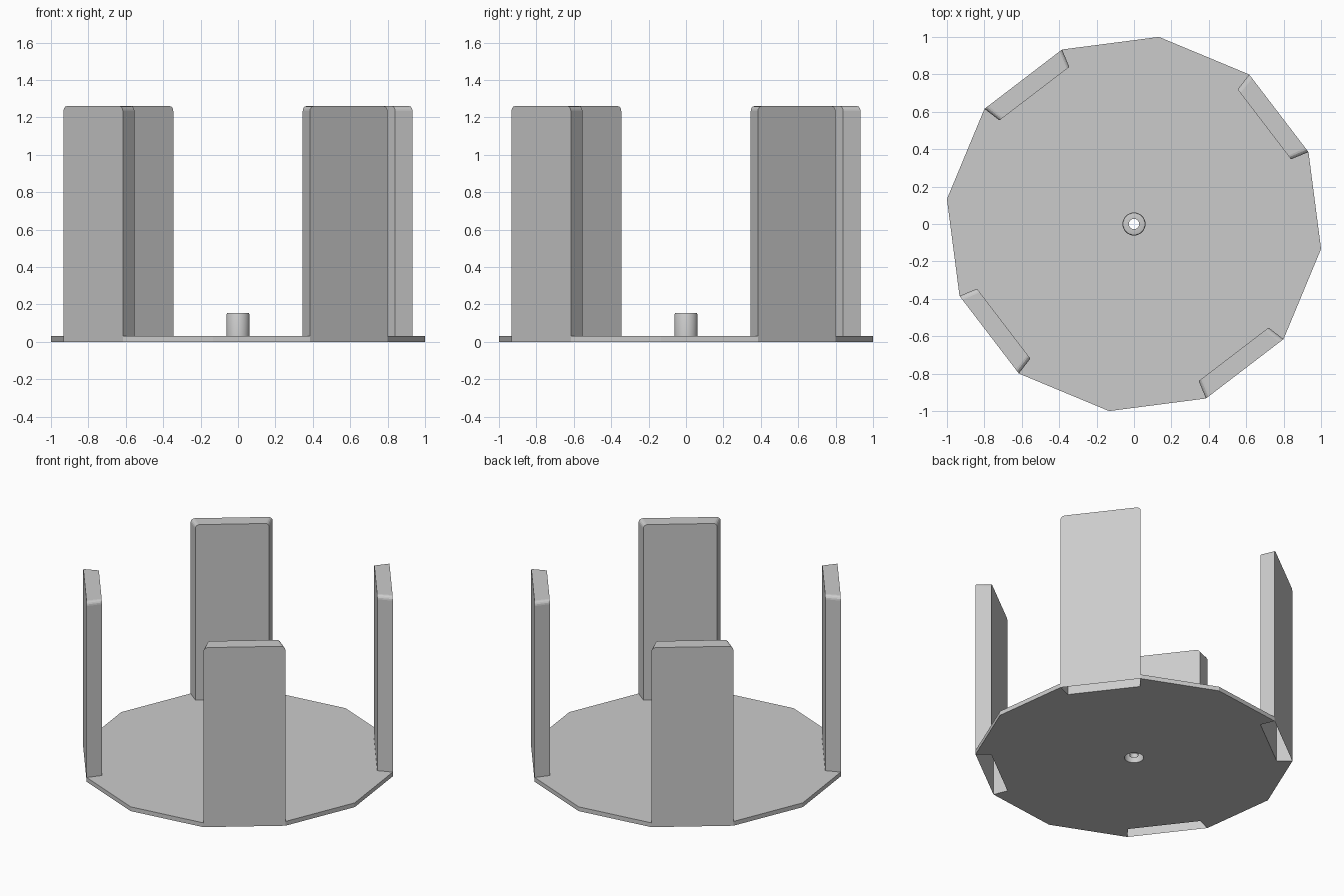
import bpy, bmesh
from math import cos, sin, radians, pi, tau
from mathutils import Vector

if "Cube" in bpy.data.objects:
    bpy.data.objects.remove(bpy.data.objects["Cube"])

R_OUT, R_IN = 1.009, 0.908      # twelve-sided rim, inner line of the walls
START = 22.4                    # angle of the first wall corner
T_BASE, H_WALL = 0.03, 1.26


def polar(r, deg, z=0.0):
    return Vector((r * cos(radians(deg)), r * sin(radians(deg)), z))


def finish(bm, name, smooth=False):
    mesh = bpy.data.meshes.new(name)
    bm.to_mesh(mesh)
    bm.free()
    ob = bpy.data.objects.new(name, mesh)
    bpy.context.collection.objects.link(ob)
    if smooth:
        bpy.ops.object.select_all(action='DESELECT')
        ob.select_set(True)
        bpy.context.view_layer.objects.active = ob
        bpy.ops.object.shade_smooth_by_angle(angle=radians(35))
    return ob


# Base plate: twelve-sided, notched under each wall, with a hole for the hub
HUB_R, HUB_N = 0.0615, 32
outline = []
for q in range(4):
    a = START + 90 * q
    outline += [(R_OUT, a), (R_IN, a), (R_IN, a + 30), (R_OUT, a + 30), (R_OUT, a + 60)]
hole = [(HUB_R, i * 360 / HUB_N) for i in range(HUB_N)]

bm = bmesh.new()
rims = []
for z, up in ((0, -1), (T_BASE, 1)):
    edges = []
    for loop in (outline, hole):
        vs = [bm.verts.new(polar(r, a, z)) for r, a in loop]
        edges += [bm.edges.new((vs[i], vs[(i + 1) % len(vs)])) for i in range(len(vs))]
        if loop is outline:
            rims.append(vs)
    res = bmesh.ops.triangle_fill(bm, edges=edges, use_beauty=True)
    for f in res["geom"]:
        if isinstance(f, bmesh.types.BMFace):
            f.normal_update()
            if f.normal.z * up < 0:
                f.normal_flip()
low, high = rims
n = len(low)
for i in range(n):
    if i % 5 in (3, 4):         # outer rim between the walls
        j = (i + 1) % n
        bm.faces.new((low[i], low[j], high[j], high[i]))
finish(bm, "base_plate")


# Upright walls: hollow, open below, rounded top corners
def wall(name, a):
    o1, o2 = polar(R_OUT, a), polar(R_OUT, a + 30)
    i1, i2 = polar(R_IN, a), polar(R_IN, a + 30)
    width, r = (o2 - o1).length, 0.027
    prof = [(0, 0)]
    for k in range(5):
        t = k / 4 * pi / 2
        prof.append((r - r * cos(t), H_WALL - r + r * sin(t)))
    prof += [(width - s, z) for s, z in reversed(prof)]
    bm = bmesh.new()
    out, inn = [], []
    for s, z in prof:
        for store, p, q in ((out, o1, o2), (inn, i1, i2)):
            store.append(bm.verts.new(p.lerp(q, s / width) + Vector((0, 0, z))))
    bm.faces.new(out[::-1])
    bm.faces.new(inn)
    for i in range(len(prof) - 1):
        bm.faces.new((out[i], out[i + 1], inn[i + 1], inn[i]))
    finish(bm, name)


for q in range(4):
    wall(f"upright_wall_{q + 1}", START + 90 * q)

# Hub: lathed shell with a bored centre, open below
bm = bmesh.new()
rings = []
for r, z in ((HUB_R, 0), (HUB_R, 0.147), (HUB_R - 0.003, 0.153),
             (HUB_R - 0.009, 0.155), (0.028, 0.155), (0.028, 0.015)):
    rings.append([bm.verts.new(polar(r, i * 360 / HUB_N, z)) for i in range(HUB_N)])
for a, b in zip(rings, rings[1:]):
    for i in range(HUB_N):
        j = (i + 1) % HUB_N
        bm.faces.new((a[i], a[j], b[j], b[i]))
finish(bm, "hub", smooth=True)
